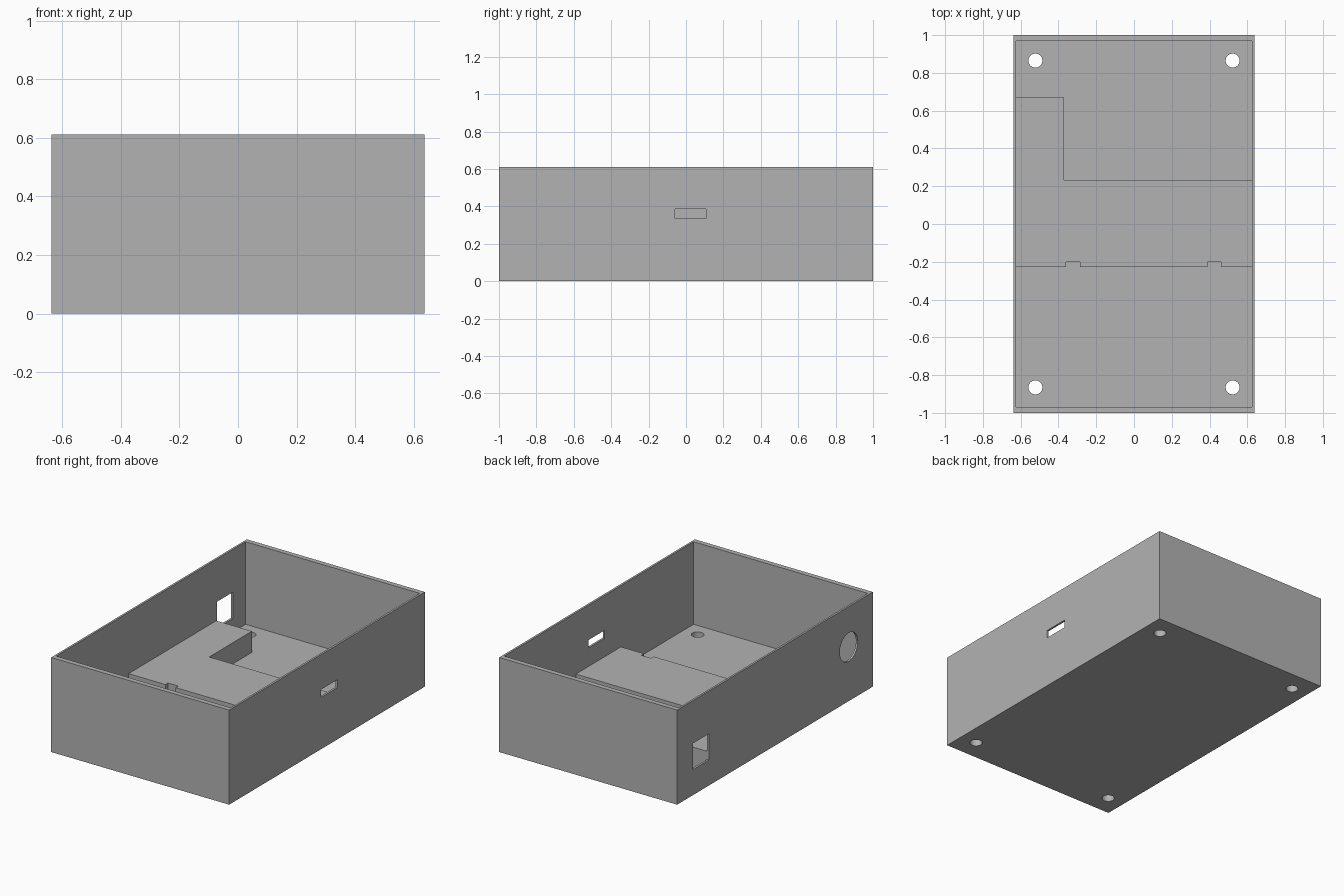
import bpy, bmesh
from math import pi
from mathutils import Matrix, Vector

if "Cube" in bpy.data.objects:
    bpy.data.objects.remove(bpy.data.objects["Cube"], do_unlink=True)

# Overall sizes
HX, HY, HEIGHT = 0.637, 1.0, 0.612
INNER_X, INNER_Y, FLOOR = 0.624, 0.968, 0.078
SHELF_TOP = 0.215

grey = bpy.data.materials.new("plain_grey")
grey.use_nodes = True
grey.diffuse_color = (0.45, 0.45, 0.45, 1)
grey.node_tree.nodes["Principled BSDF"].inputs["Base Color"].default_value = (0.45, 0.45, 0.45, 1)


def add_object(name, bm):
    bmesh.ops.recalc_face_normals(bm, faces=bm.faces[:])
    mesh = bpy.data.meshes.new(name)
    bm.to_mesh(mesh)
    bm.free()
    mesh.materials.append(grey)
    obj = bpy.data.objects.new(name, mesh)
    bpy.context.collection.objects.link(obj)
    return obj


def box(name, low, high):
    low, high = Vector(low), Vector(high)
    bm = bmesh.new()
    bmesh.ops.create_cube(bm, size=1, matrix=Matrix.Translation((low + high) / 2)
                          @ Matrix.Diagonal((high - low).to_4d()))
    return add_object(name, bm)


def cylinder(name, centre, radius, depth, turn=0):
    bm = bmesh.new()
    bmesh.ops.create_cone(bm, cap_ends=True, segments=48, radius1=radius, radius2=radius,
                          depth=depth, matrix=Matrix.Translation(centre)
                          @ Matrix.Rotation(turn, 4, "Y"))
    return add_object(name, bm)


def cut(target, cutter):
    mod = target.modifiers.new("cut", "BOOLEAN")
    mod.operation, mod.solver, mod.object = "DIFFERENCE", "EXACT", cutter
    bpy.context.view_layer.objects.active = target
    bpy.ops.object.modifier_apply(modifier=mod.name)
    bpy.data.objects.remove(cutter, do_unlink=True)


# Open-topped case with a thick floor
case = box("case", (-HX, -HY, 0), (HX, HY, HEIGHT))
cut(case, box("cavity", (-INNER_X, -INNER_Y, FLOOR), (INNER_X, INNER_Y, HEIGHT + 0.1)))

# Screw holes in the floor corners
for sx in (-1, 1):
    for sy in (-1, 1):
        cut(case, cylinder("screw_hole", (sx * 0.522, sy * 0.865, FLOOR / 2), 0.037, 0.3))

# Side openings: slot on one side, square window and round port on the other
cut(case, box("slot", (0.55, -0.06, 0.335), (0.75, 0.107, 0.386)))
cut(case, box("window", (-0.75, 0.674, 0.165), (-0.55, 0.838, 0.335)))
cut(case, cylinder("round_port", (-HX, -0.754, 0.35), 0.092, 0.2, pi / 2))

# Raised shelf with a side arm and two small notches in its front edge
edge = INNER_X + 0.004
front, notch_back = -0.227, -0.2
outline = [(-edge, front)]
for a, b in ((-0.36, -0.287), (0.39, 0.46)):
    outline += [(a, front), (a, notch_back), (b, notch_back), (b, front)]
outline += [(edge, front), (edge, 0.234), (-0.37, 0.234), (-0.37, 0.67), (-edge, 0.67)]

bm = bmesh.new()
base = bm.faces.new([bm.verts.new((x, y, FLOOR - 0.01)) for x, y in outline])
extruded = bmesh.ops.extrude_face_region(bm, geom=[base], use_keep_orig=True)
top_verts = [v for v in extruded["geom"] if isinstance(v, bmesh.types.BMVert)]
bmesh.ops.translate(bm, verts=top_verts, vec=(0, 0, SHELF_TOP - FLOOR + 0.01))
add_object("shelf", bm)
